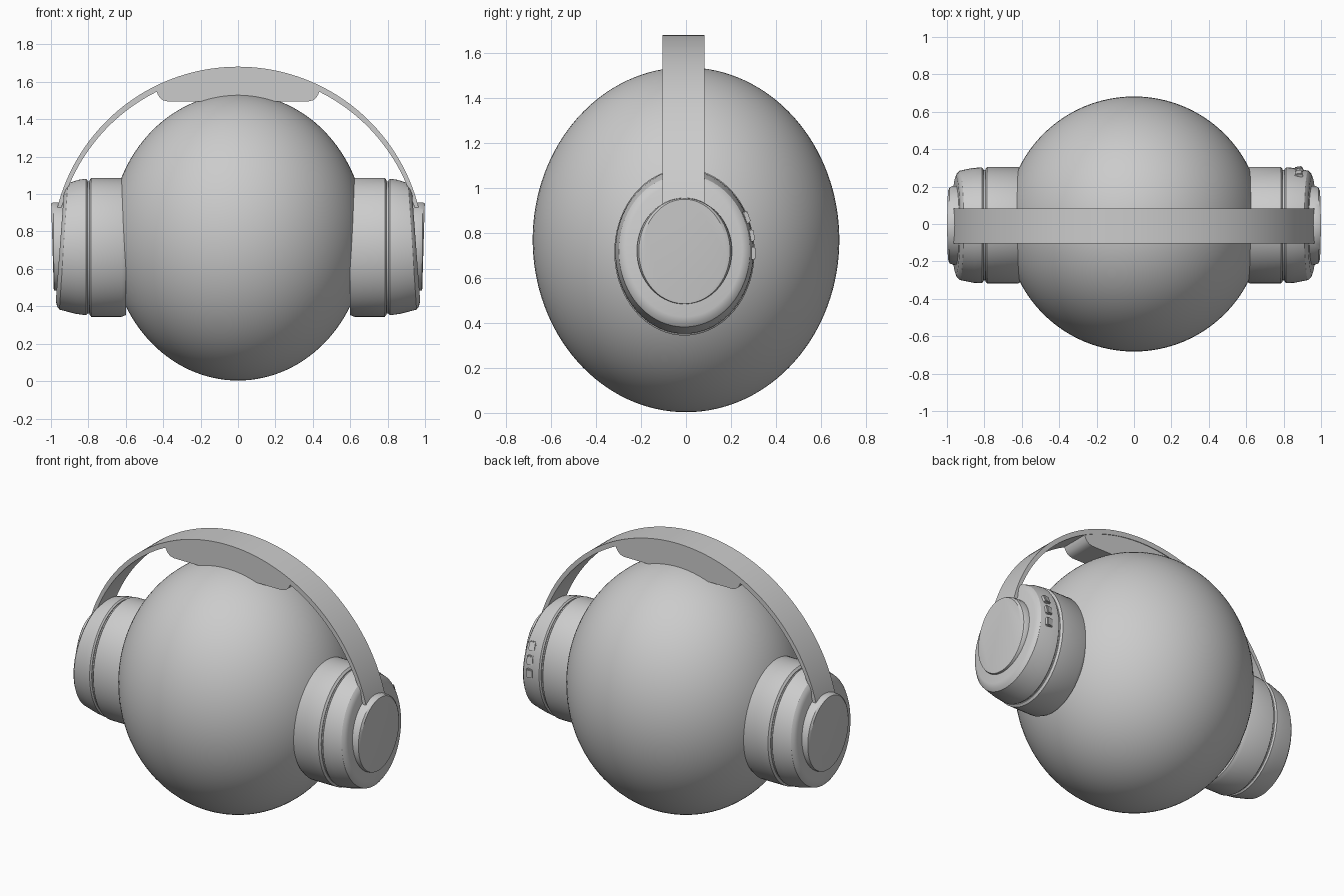
import bpy, bmesh
from math import sin, cos, pi, atan2, sqrt, radians

if "Cube" in bpy.data.objects:
    bpy.data.objects.remove(bpy.data.objects["Cube"])

YC = -0.007  # shared y offset of cups


def finish(name, bm, smooth=True, angle=30):
    bmesh.ops.recalc_face_normals(bm, faces=bm.faces)
    me = bpy.data.meshes.new(name)
    bm.to_mesh(me)
    bm.free()
    ob = bpy.data.objects.new(name, me)
    bpy.context.collection.objects.link(ob)
    bpy.ops.object.select_all(action='DESELECT')
    ob.select_set(True)
    bpy.context.view_layer.objects.active = ob
    if smooth:
        bpy.ops.object.shade_smooth_by_angle(angle=radians(angle))
    return ob


def loft(name, side, rings, n=72):
    """Skin elliptical rings (x, slope of x over z, centre z, ry, rz) along x."""
    bm = bmesh.new()
    loops = []
    for x, slope, zc, ry, rz in rings:
        loops.append([bm.verts.new((side * (x + slope * rz * sin(2 * pi * i / n)),
                                    YC + ry * cos(2 * pi * i / n),
                                    zc + rz * sin(2 * pi * i / n))) for i in range(n)])
    for a, b in zip(loops, loops[1:]):
        for i in range(n):
            j = (i + 1) % n
            bm.faces.new((a[i], a[j], b[j], b[i]))
    bm.faces.new(loops[0])
    bm.faces.new(loops[-1])
    return finish(name, bm)


def extrude_profile(name, pts, y0, y1):
    """Extrude a closed xz outline along y."""
    bm = bmesh.new()
    a = [bm.verts.new((x, y0, z)) for x, z in pts]
    b = [bm.verts.new((x, y1, z)) for x, z in pts]
    n = len(pts)
    for i in range(n):
        j = (i + 1) % n
        bm.faces.new((a[i], a[j], b[j], b[i]))
    bm.faces.new(a)
    bm.faces.new(b)
    return finish(name, bm)


# Egg-shaped head
bm = bmesh.new()
bmesh.ops.create_uvsphere(bm, u_segments=96, v_segments=64, radius=1)
for v in bm.verts:
    v.co.x *= 0.685
    v.co.y *= 0.682
    v.co.z = 0.77 + v.co.z * 0.767
finish("head", bm)

# Ear cups: cushion, groove core, slanted shell and round cap
cushion = [(0.60, 0, 0.715, 0.302, 0.362), (0.622, 0, 0.715, 0.312, 0.371),
           (0.785, 0, 0.715, 0.312, 0.371), (0.795, 0, 0.715, 0.300, 0.358)]
core = [(0.78, 0, 0.715, 0.296, 0.353), (0.83, 0, 0.715, 0.296, 0.353)]
shell = [(0.805, 0, 0.717, 0.300, 0.357), (0.813, 0, 0.717, 0.309, 0.365),
         (0.860, -0.02, 0.718, 0.307, 0.358), (0.932, -0.067, 0.72, 0.292, 0.338),
         (0.944, -0.073, 0.722, 0.280, 0.322), (0.952, -0.075, 0.724, 0.258, 0.297)]
cap = [(0.935, -0.07, 0.72, 0.212, 0.236), (0.968, -0.02, 0.72, 0.211, 0.236),
       (0.986, 0.01, 0.72, 0.203, 0.235), (0.992, 0.03, 0.722, 0.188, 0.228)]
for side, label in ((1, "right"), (-1, "left")):
    loft(label + "_cushion", side, cushion)
    loft(label + "_groove", side, core)
    loft(label + "_shell", side, shell)
    loft(label + "_cap", side, cap)

# Headband: thin circular strap
R, ZC, N = 0.996, 0.685, 72
a0 = atan2(0.925 - ZC, 0.965)
angs = [a0 + (pi - 2 * a0) * i / N for i in range(N + 1)]
outer = [(R * cos(t), ZC + R * sin(t)) for t in angs]
inner = [((R - 0.018 - 0.014 * sin(t)) * cos(t),
          ZC + (R - 0.018 - 0.014 * sin(t)) * sin(t)) for t in reversed(angs)]
extrude_profile("headband", outer + inner, -0.105, 0.083)

# Pad under the top of the band
top = [(0.435 - 0.87 * i / 24, 0) for i in range(25)]
top = [(x, ZC + sqrt((R - 0.03) ** 2 - x * x)) for x, _ in top]
left = [(-0.430, 1.535), (-0.418, 1.515), (-0.400, 1.501), (-0.375, 1.495)]
right = [(-x, z) for x, z in reversed(left)]
extrude_profile("headband_pad", top + left + right, -0.101, 0.079)

# Control buttons on the back of the right cup
for i, z in enumerate((0.71, 0.79, 0.87)):
    bm = bmesh.new()
    bmesh.ops.create_cube(bm, size=1)
    for v in bm.verts:
        v.co.x *= 0.045
        v.co.y *= 0.024
        v.co.z *= 0.055
    bmesh.ops.bevel(bm, geom=bm.edges[:], offset=0.005, segments=2, affect='EDGES')
    ob = finish("control_button_%d" % (i + 1), bm)
    s = (z - 0.718) / 0.36
    c = sqrt(1 - s * s)
    ob.location = (0.88, YC + 0.302 * c, z)
    ob.rotation_euler = (atan2(s / 0.36, c / 0.302), 0, -0.15 * -1)
